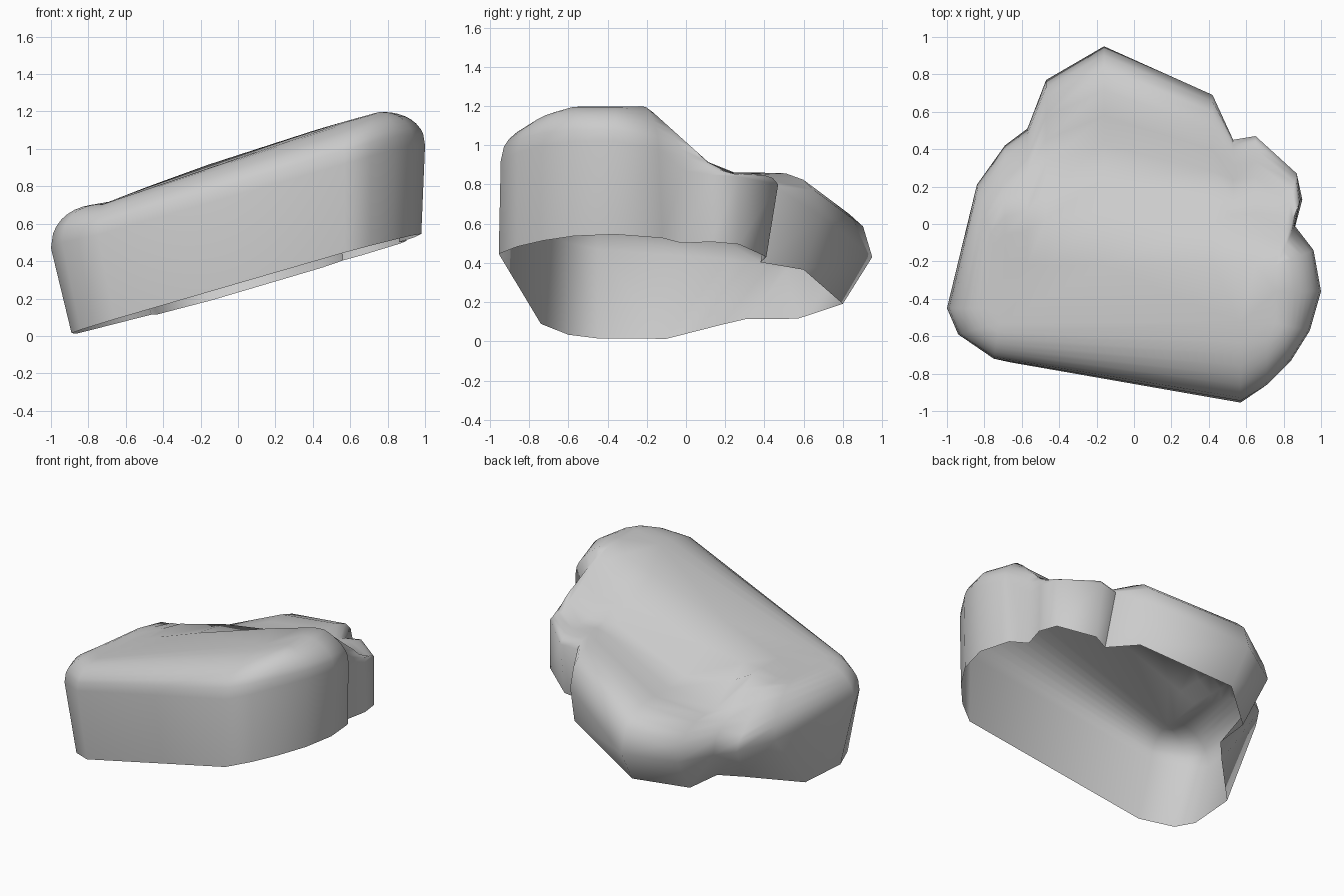
import bpy
import bmesh
import math

cube = bpy.data.objects.get("Cube")
if cube:
    bpy.data.objects.remove(cube, do_unlink=True)

# Stone colour
stone = bpy.data.materials.new("stone_grey")
stone.use_nodes = True
grey = (0.6, 0.6, 0.6, 1.0)
stone.diffuse_color = grey
for node in stone.node_tree.nodes:
    if node.type == "BSDF_PRINCIPLED":
        node.inputs["Base Color"].default_value = grey

# Outline columns: lower rim x, y, then shoulder x, y, z, then bevel reach
end_and_front = [
    (-.86, -.10, -.84, .21, .42, .7),
    (-.89, -.45, -1.0, -.45, .47, 1),
    (-.84, -.60, -.94, -.59, .50, 1),
    (-.66, -.74, -.75, -.72, .54, 1),
    (.57, -.955, .57, -.945, .92, 1),
    (.71, -.86, .71, -.86, .96, 1),
    (.83, -.73, .84, -.73, 1.0, 1),
    (.93, -.57, .94, -.57, 1.02, 1),
    (.98, -.36, 1.0, -.36, 1.02, 1),
    (.94, -.12, .96, -.14, .98, 1),
]
side_and_back_lobes = [
    (.86, -.02, .86, -.01, .87, .5),
    (.90, .13, .89, .13, .85, .2),
    (.87, .27, .87, .27, .84, .2),
    (.66, .41, .65, .47, .80, .3),
    (.56, .38, .53, .45, .79, .5),
    (.45, .60, .42, .69, .64, .25),
    (-.14, .80, -.16, .95, .43, .25),
    (-.43, .57, -.47, .77, .38, .3),
    (-.46, .31, -.57, .51, .36, .4),
    (-.58, .18, -.69, .42, .38, .5),
]
columns = end_and_front + side_and_back_lobes


def clamp(value, low, high):
    return max(low, min(high, value))


def rim_point(column):
    x, y = column[:2]
    return x, y, max(0, .255 + .285 * x - .03 * y)


def crown_height(x, y):
    # Sloping main ridge that steps down to the lower back lobes
    x = clamp(x, -.72, .76)
    ridge = .97 + .335 * x - .045 * x * x
    step = .9 * max(0, y + .02 + .24 * x)
    lobe = min(.74 + .3 * x, .86)
    return max(lobe, ridge - step)


def top_point(column, t):
    # Rounded bevel from the shoulder up onto the crown
    x, y, z, reach = column[2:]
    px = x + (clamp(x, -.72, .76) - x) * t
    py = y + (clamp(y, -.53, -.22) - y) * t
    u = min(1, t / reach)
    rise = (1 - (1 - u) ** 2.2) ** (1 / 2.2)
    return px, py, z + (crown_height(px, py) - z) * rise


# Open shell: wall, rounded shoulder rings and crown
bm = bmesh.new()
rings = [[bm.verts.new(rim_point(c)) for c in columns]]
for t in (0, .04, .1, .2, .32, .45, .6, .75, 1):
    rings.append([bm.verts.new(top_point(c, t)) for c in columns])
count = len(columns)
for lower, upper in zip(rings, rings[1:]):
    for i in range(count):
        j = (i + 1) % count
        bm.faces.new((lower[i], lower[j], upper[j], upper[i]))
bm.faces.new(rings[-1])
bmesh.ops.remove_doubles(bm, verts=bm.verts[:], dist=.001)
bmesh.ops.triangulate(bm, faces=[f for f in bm.faces if len(f.verts) > 4])

mesh = bpy.data.meshes.new("rock_shell")
bm.to_mesh(mesh)
bm.free()
mesh.materials.append(stone)
rock = bpy.data.objects.new("rock_shell", mesh)
bpy.context.collection.objects.link(rock)
bpy.context.view_layer.objects.active = rock
rock.select_set(True)
bpy.ops.object.shade_smooth_by_angle(angle=math.radians(65))
